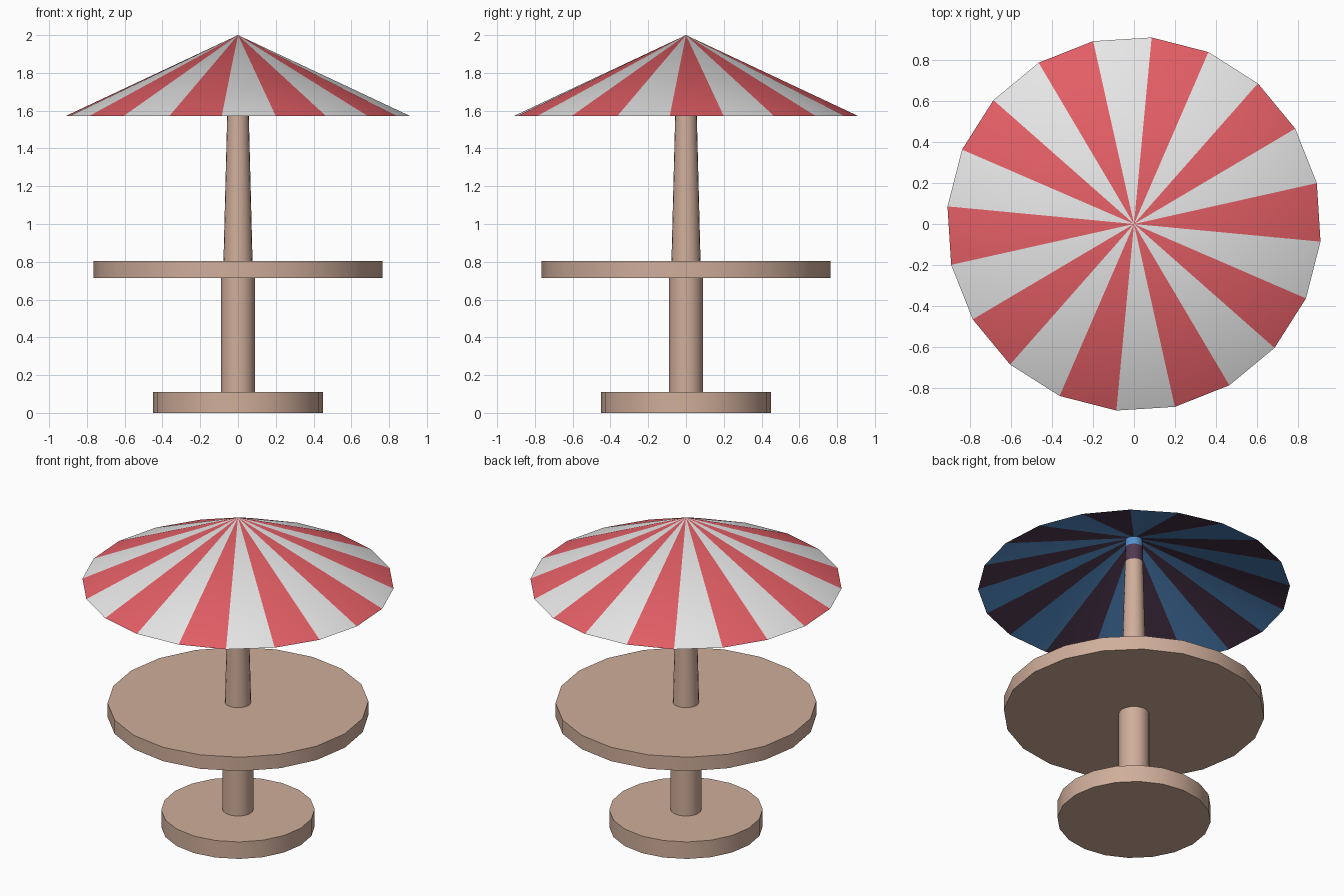
import bpy, bmesh, math

if "Cube" in bpy.data.objects:
    bpy.data.objects.remove(bpy.data.objects["Cube"])

SIDES = 20


def material(name, r, g, b):
    lin = lambda c: ((c / 255 + 0.055) / 1.055) ** 2.4
    m = bpy.data.materials.new(name)
    m.diffuse_color = (lin(r), lin(g), lin(b), 1)
    m.use_nodes = True
    m.node_tree.nodes["Principled BSDF"].inputs["Base Color"].default_value = m.diffuse_color
    return m


tan = material("tan wood", 208, 174, 155)
white = material("white canvas", 232, 232, 232)
red = material("red canvas", 228, 95, 102)
blue = material("blue lining", 86, 144, 204)
plum = material("dark plum lining", 80, 57, 80)


def lathe(name, profile, mats, offset=0.0, rule=None):
    """Revolve (radius, z) points, listed bottom to top along the outside."""
    bm = bmesh.new()
    rings = []
    for r, z in profile:
        if r == 0:
            rings.append([bm.verts.new((0, 0, z))] * SIDES)
        else:
            angles = [math.radians(offset + 360 * i / SIDES) for i in range(SIDES)]
            rings.append([bm.verts.new((r * math.cos(a), r * math.sin(a), z)) for a in angles])
    for k in range(len(rings) - 1):
        lo, hi = rings[k], rings[k + 1]
        for i in range(SIDES):
            j = (i + 1) % SIDES
            corners = list(dict.fromkeys([lo[i], lo[j], hi[j], hi[i]]))
            f = bm.faces.new(corners)
            if rule:
                f.material_index = rule(k, i)
    mesh = bpy.data.meshes.new(name)
    bm.to_mesh(mesh)
    bm.free()
    for m in mats:
        mesh.materials.append(m)
    ob = bpy.data.objects.new(name, mesh)
    bpy.context.collection.objects.link(ob)
    bpy.ops.object.select_all(action='DESELECT')
    ob.select_set(True)
    bpy.context.view_layer.objects.active = ob
    bpy.ops.object.shade_smooth_by_angle(angle=math.radians(30))
    return ob


# Base, lower post and table top
lathe("base", [(0, 0), (0.45, 0), (0.45, 0.11), (0, 0.11)], [tan])
lathe("lower_post", [(0.09, 0.11), (0.09, 0.715)], [tan])
lathe("table_top", [(0, 0.715), (0.765, 0.715), (0.765, 0.805), (0, 0.805)], [tan])

# Tapered pole and the lining-coloured collar at its top
lathe("pole", [(0.077, 0.805), (0.053, 1.74)], [tan])
lathe("pole_collar", [(0.053, 1.74), (0.052, 1.84), (0.05, 1.9)], [plum, blue],
      rule=lambda k, i: k)

# Striped canopy: lining underneath (band 0), canvas on top (band 1)
lathe("canopy", [(0.05, 1.89), (0.915, 1.572), (0, 2.0)], [plum, blue, red, white],
      offset=-5.4, rule=lambda k, i: 2 * k + i % 2)
